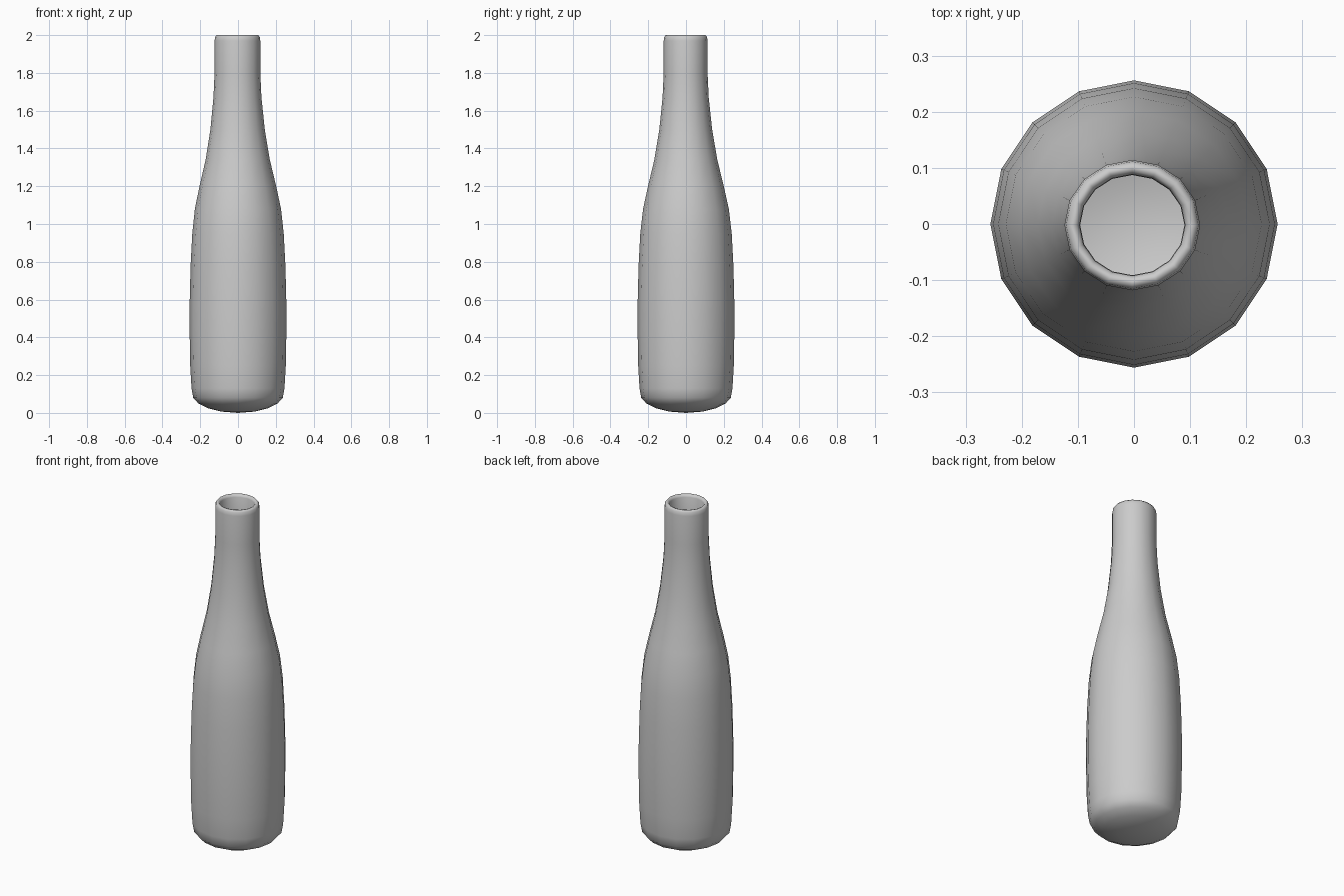
import bpy, bmesh, math

if "Cube" in bpy.data.objects:
    bpy.data.objects.remove(bpy.data.objects["Cube"])

SIDES = 16
WALL = 0.028

# Outer silhouette (radius, height), from base to mouth
outer = [(0.09, 0.007), (0.16, 0.025), (0.21, 0.05), (0.237, 0.08), (0.246, 0.13),
         (0.253, 0.25), (0.256, 0.42), (0.256, 0.58), (0.251, 0.78), (0.242, 0.95),
         (0.228, 1.08), (0.203, 1.2), (0.17, 1.34), (0.144, 1.5), (0.127, 1.67),
         (0.121, 1.8), (0.121, 1.97), (0.118, 1.99)]
# Rounded lip, then the inner wall following the outer one
lip = [(0.11, 2.0), (0.1, 1.998), (0.094, 1.985)]
inner = [(r - WALL, z + (WALL if z < 0.1 else 0)) for r, z in reversed(outer[:-2])]
profile = outer + lip + inner


def ring(bm, r, z):
    # The neck is very slightly oval and off centre
    t = min(max((z - 1.0) / 0.7, 0), 1)
    return [bm.verts.new((r * math.cos(2 * math.pi * i / SIDES) - 0.003 * t,
                          r * math.sin(2 * math.pi * i / SIDES) * (1 - 0.04 * t) - 0.002 * t, z))
            for i in range(SIDES)]


bm = bmesh.new()
rings = [ring(bm, r, z) for r, z in profile]
for a, b in zip(rings, rings[1:]):
    for i in range(SIDES):
        j = (i + 1) % SIDES
        bm.faces.new((a[i], a[j], b[j], b[i]))
# Base and inner floor fans
for loop, z in ((rings[0], 0.0), (rings[-1], WALL)):
    centre = bm.verts.new((0, 0, z))
    for i in range(SIDES):
        bm.faces.new((loop[i], loop[(i + 1) % SIDES], centre))
bmesh.ops.recalc_face_normals(bm, faces=bm.faces)
for f in bm.faces:
    f.smooth = True

mesh = bpy.data.meshes.new("bottle")
bm.to_mesh(mesh)
bm.free()
bottle = bpy.data.objects.new("bottle", mesh)
bpy.context.collection.objects.link(bottle)
